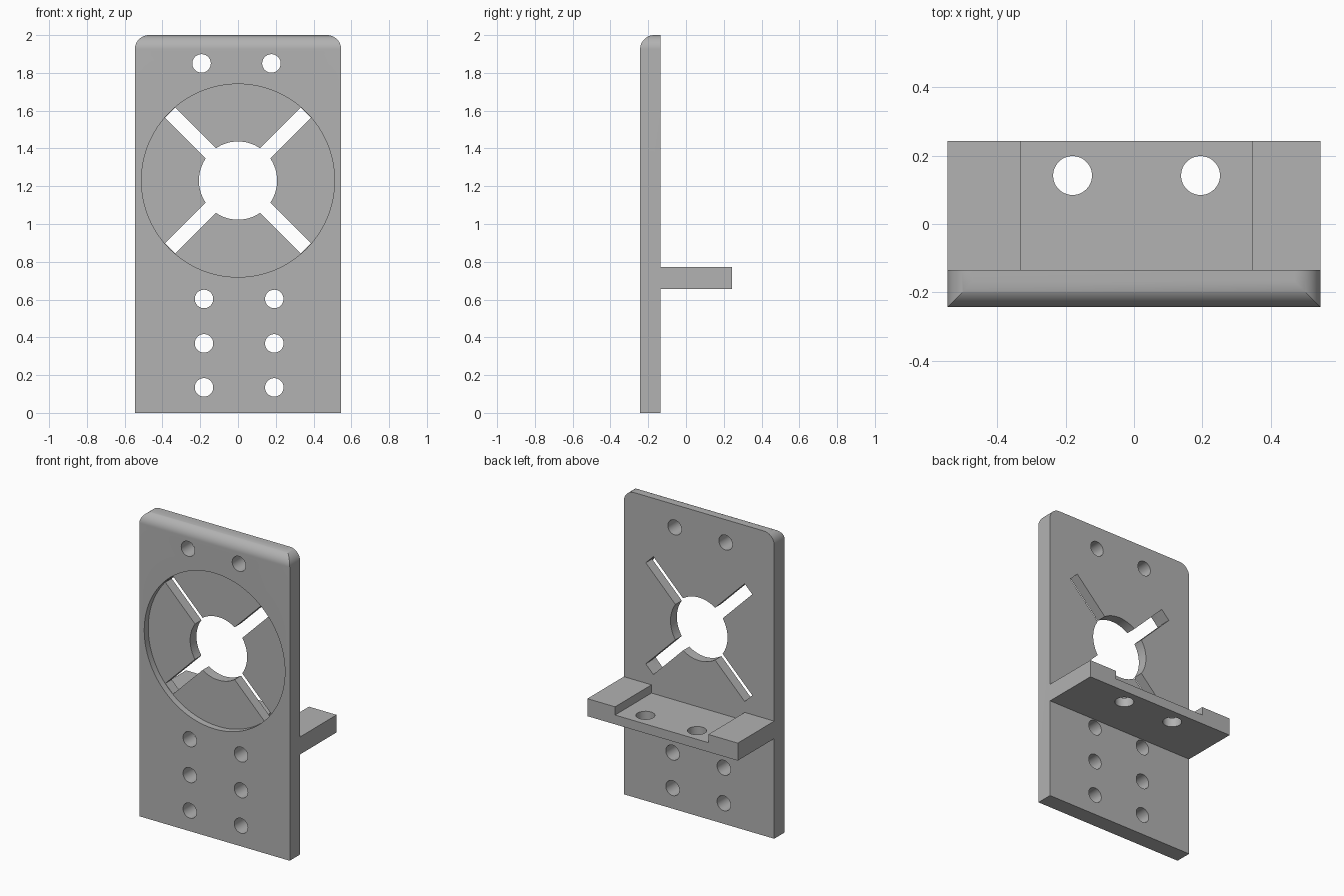
import bpy, bmesh, math
from mathutils import Matrix, Vector

if "Cube" in bpy.data.objects:
    bpy.data.objects.remove(bpy.data.objects["Cube"], do_unlink=True)

# Main dimensions
HALF_W, HEIGHT = 0.546, 2.0
FRONT, PLATE_BACK, BACK = -0.243, -0.135, 0.243
SHELF_LOW, SHELF_TOP, POCKET_FLOOR = 0.657, 0.772, 0.718
FILLET = 0.075
HUB_Z = 1.23
RECESS_FLOOR = FRONT + 0.042

grey = bpy.data.materials.new("satin_grey")
grey.use_nodes = True
colour = (0.445, 0.445, 0.445, 1)
grey.diffuse_color = colour
grey.node_tree.nodes["Principled BSDF"].inputs["Base Color"].default_value = colour


def add_object(name, bm):
    bmesh.ops.recalc_face_normals(bm, faces=bm.faces)
    mesh = bpy.data.meshes.new(name)
    bm.to_mesh(mesh)
    bm.free()
    mesh.materials.append(grey)
    obj = bpy.data.objects.new(name, mesh)
    bpy.context.collection.objects.link(obj)
    return obj


def prism(name, profile, direction):
    """Extrude a closed outline along a direction."""
    bm = bmesh.new()
    face = bm.faces.new([bm.verts.new(p) for p in profile])
    new = bmesh.ops.extrude_face_region(bm, geom=[face])["geom"]
    bmesh.ops.translate(bm, vec=Vector(direction),
                        verts=[v for v in new if isinstance(v, bmesh.types.BMVert)])
    return add_object(name, bm)


def box(name, low, high, spin=None):
    bm = bmesh.new()
    bmesh.ops.create_cube(bm, size=1)
    low, high = Vector(low), Vector(high)
    for v in bm.verts:
        v.co = (low + high) / 2 + v.co * (high - low)
    if spin is not None:
        bmesh.ops.rotate(bm, verts=bm.verts, cent=(0, 0, HUB_Z),
                         matrix=Matrix.Rotation(spin, 3, "Y"))
    return add_object(name, bm)


def drill(name, centre, radius, length, axis, sides=48):
    bm = bmesh.new()
    bmesh.ops.create_cone(bm, cap_ends=True, segments=sides, radius1=radius,
                          radius2=radius, depth=length)
    if axis == "Y":
        bmesh.ops.rotate(bm, verts=bm.verts, matrix=Matrix.Rotation(math.pi / 2, 3, "X"))
    bmesh.ops.translate(bm, verts=bm.verts, vec=centre)
    return add_object(name, bm)


def combine(target, tool, operation):
    """Apply a boolean and discard the tool."""
    mod = target.modifiers.new(operation, "BOOLEAN")
    mod.operation, mod.solver, mod.object = operation, "EXACT", tool
    bpy.context.view_layer.objects.active = target
    bpy.ops.object.modifier_apply(modifier=mod.name)
    bpy.data.objects.remove(tool, do_unlink=True)


def arc(start, steps=20):
    return [start + math.pi / 2 * i / steps for i in range(steps + 1)]


# Upright plate: rounded top corners crossed with a rounded top front edge
top = HEIGHT - FILLET
outline = [(-HALF_W, FRONT, 0), (HALF_W, FRONT, 0)]
for side, start in ((1, 0), (-1, math.pi / 2)):
    outline += [(side * (HALF_W - FILLET) + FILLET * math.cos(a), FRONT,
                 top + FILLET * math.sin(a)) for a in arc(start)]
bracket = prism("mounting_bracket", outline, (0, PLATE_BACK - FRONT, 0))

edge = [(-1, FRONT, -1), (-1, PLATE_BACK + 1, -1), (-1, PLATE_BACK + 1, HEIGHT)]
edge += [(-1, FRONT + FILLET + FILLET * math.cos(a), top + FILLET * math.sin(a))
         for a in arc(math.pi / 2)]
combine(bracket, prism("edge_profile", edge, (2, 0, 0)), "INTERSECT")

# Rear shelf
combine(bracket, box("shelf", (-HALF_W, PLATE_BACK, SHELF_LOW),
                     (HALF_W, BACK, SHELF_TOP)), "UNION")

# Round recess, centre bore and four diagonal slots
mid = (FRONT + PLATE_BACK) / 2
cutters = [drill("recess", (0, RECESS_FLOOR - 0.2, HUB_Z), 0.511, 0.4, "Y", 128),
           drill("centre_bore", (0, mid, HUB_Z), 0.207, 0.3, "Y", 96)]
for turn in (1, -1):
    cutters.append(box("slot", (-0.508, mid - 0.15, HUB_Z - 0.039),
                       (0.508, mid + 0.15, HUB_Z + 0.039), turn * math.pi / 4))

# Screw holes through the plate
for z, xs in ((1.85, (-0.193, 0.177)), (0.603, (-0.18, 0.192)),
              (0.368, (-0.18, 0.192)), (0.135, (-0.18, 0.192))):
    cutters += [drill("screw_hole", (x, mid, z), 0.049, 0.3, "Y") for x in xs]

# Shelf pocket and its two holes
cutters.append(box("pocket", (-0.332, PLATE_BACK, POCKET_FLOOR), (0.345, 0.5, 0.9)))
cutters += [drill("shelf_hole", (x, 0.142, SHELF_LOW), 0.057, 0.4, "Z")
            for x in (-0.18, 0.195)]

for cutter in cutters:
    combine(bracket, cutter, "DIFFERENCE")

# Smooth the curves, keep machined edges crisp
bpy.ops.object.select_all(action="DESELECT")
bracket.select_set(True)
bpy.context.view_layer.objects.active = bracket
bpy.ops.object.shade_smooth_by_angle(angle=math.radians(30))
